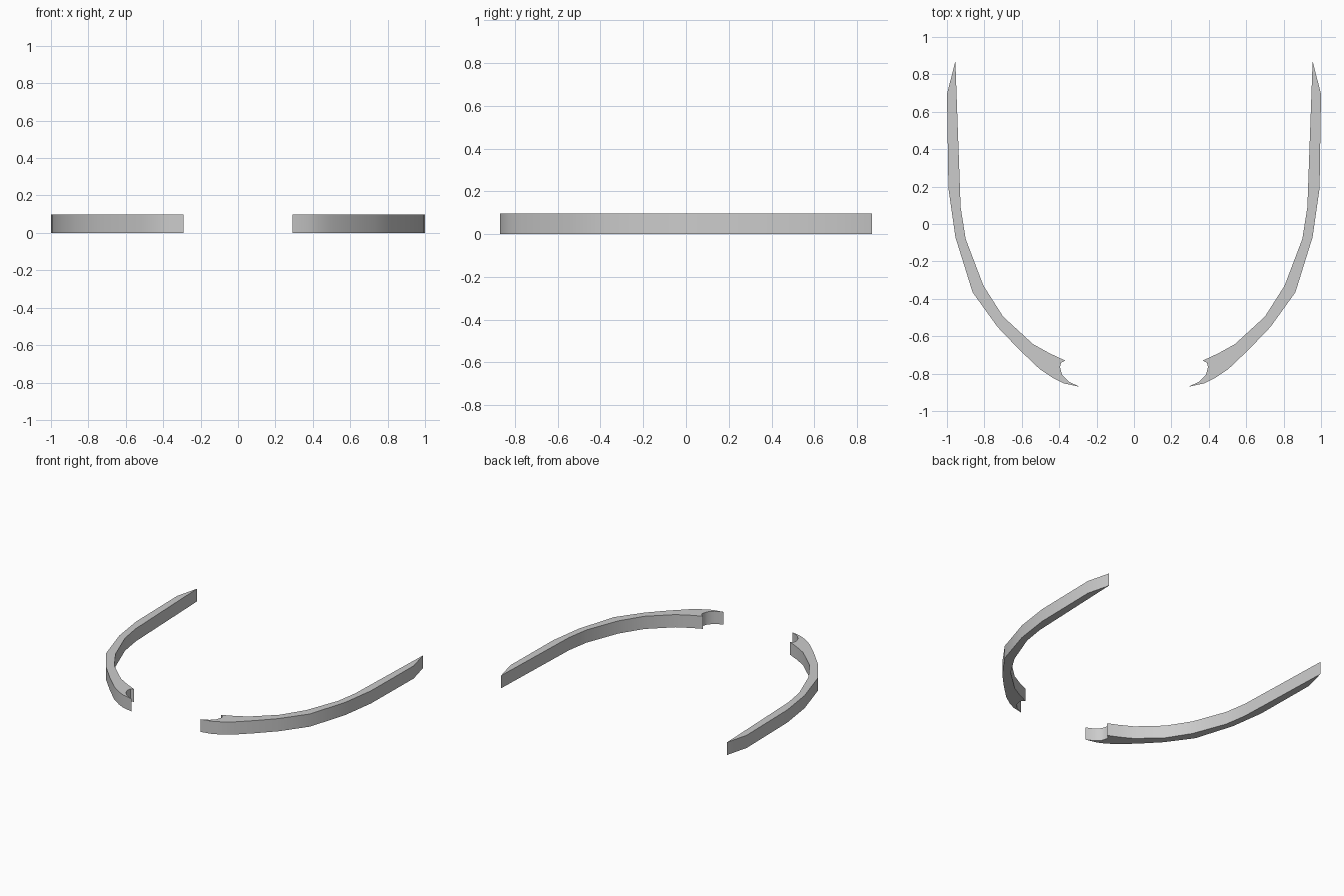
import bpy, bmesh, math

if "Cube" in bpy.data.objects:
    bpy.data.objects.remove(bpy.data.objects["Cube"])

HEIGHT = 0.097

# Plan outline of the right-hand strip
outer = [(0.955, 0.87), (1.0, 0.695), (0.992, 0.19), (0.955, -0.07),
         (0.863, -0.365), (0.73, -0.55), (0.615, -0.67), (0.505, -0.775),
         (0.43, -0.825), (0.375, -0.852), (0.292, -0.87)]
notch = [(0.35, -0.842), (0.385, -0.805), (0.396, -0.765), (0.39, -0.742),
         (0.368, -0.73)]
inner = [(0.45, -0.692), (0.54, -0.642), (0.70, -0.495), (0.805, -0.33),
         (0.90, -0.08), (0.927, 0.09)]


def strip(name, side):
    """Extrude the plan outline upward; side = -1 mirrors it in x."""
    bm = bmesh.new()
    base = bm.faces.new([bm.verts.new((side * x, y, 0))
                         for x, y in outer + notch + inner])
    top = bmesh.ops.extrude_face_region(bm, geom=[base], use_keep_orig=True)
    verts = [g for g in top["geom"] if isinstance(g, bmesh.types.BMVert)]
    bmesh.ops.translate(bm, verts=verts, vec=(0, 0, HEIGHT))
    bmesh.ops.recalc_face_normals(bm, faces=bm.faces)
    mesh = bpy.data.meshes.new(name)
    bm.to_mesh(mesh)
    bm.free()
    ob = bpy.data.objects.new(name, mesh)
    bpy.context.collection.objects.link(ob)
    # Smooth walls with crisp rims and tips
    bpy.ops.object.select_all(action='DESELECT')
    ob.select_set(True)
    bpy.context.view_layer.objects.active = ob
    bpy.ops.object.shade_smooth_by_angle(angle=math.radians(30))


# Mirrored pair of curved strips
strip("right_curved_strip", 1)
strip("left_curved_strip", -1)
